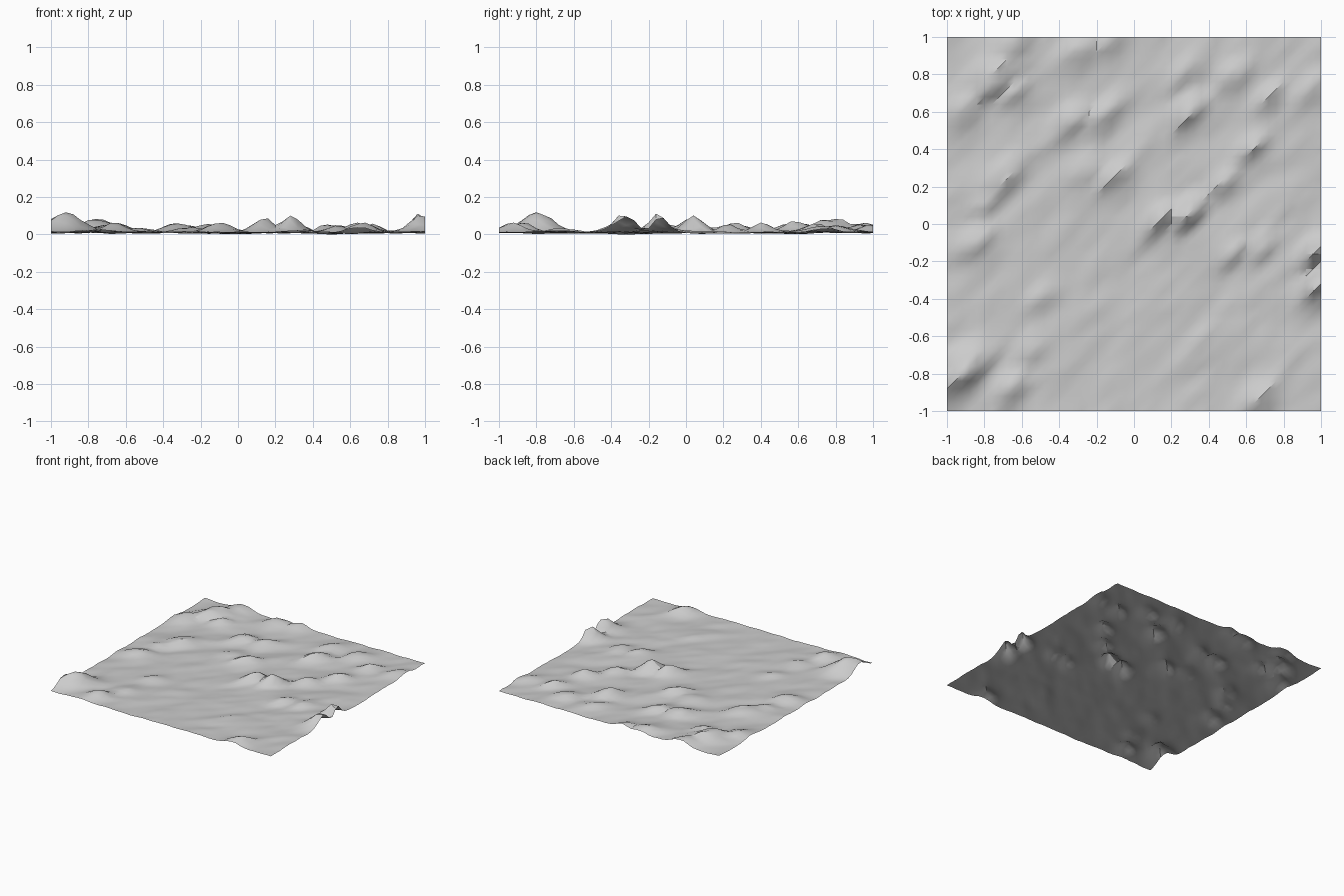
import bpy
import bmesh
import math
from mathutils import Vector, noise

cube = bpy.data.objects.get("Cube")
if cube:
    bpy.data.objects.remove(cube, do_unlink=True)

CELLS = 50
STRETCH = 1.7   # hills run along the x = y diagonal

# Hills: x, y, height, half width across the ridge
HILLS = [
    (-.92, -.79, .10, .08), (-.67, -.88, .045, .07), (-.55, -.68, .03, .06),
    (-.5, -.4, .025, .05), (-.85, -.08, .05, .06), (-.8, .1, .03, .05),
    (-.7, .24, .055, .06), (-.76, .78, .08, .08), (-.9, .62, .05, .07),
    (-.65, .7, .04, .05), (-.66, .95, .05, .07), (-.3, .93, .055, .06),
    (-.14, .97, .04, .05), (-.34, .55, .06, .06), (-.17, .57, .045, .06),
    (-.1, .25, .05, .05), (-.27, .27, .03, .06), (.13, .02, .075, .05),
    (.28, .05, .085, .05), (.3, .6, .06, .06), (.28, .8, .03, .06),
    (.53, .8, .04, .06), (.72, .68, .04, .05), (.63, .4, .05, .05),
    (.48, .22, .04, .05), (.53, -.15, .04, .05), (.68, -.12, .04, .05),
    (.97, -.15, .085, .05), (.98, -.34, .095, .06), (.67, -.93, .05, .06),
    (.95, .72, .03, .07), (.35, -.65, .015, .07),
]


def height(x, y):
    along, across = (x + y) / math.sqrt(2), (x - y) / math.sqrt(2)
    # Gentle rolling ground
    ground = .011 + .012 * noise.fractal(Vector((along * 2.5, across * 6, 3)), 1, 2, 3)
    # Hills, each roughened by streaks along the diagonal
    rise = 0
    for hx, hy, top, width in HILLS:
        du = ((x - hx) + (y - hy)) / math.sqrt(2) / (width * STRETCH)
        dv = ((x - hx) - (y - hy)) / math.sqrt(2) / width
        rise = max(rise, top * math.exp(-(du * du + dv * dv) * .8))
    streak = noise.noise(Vector((along * 7, across * 17, 8)))
    return max(0, ground + rise * (1 + .45 * streak))


# Terrain sheet, cut into triangles along the same diagonal
bm = bmesh.new()
grid = []
for j in range(CELLS + 1):
    y = 2 * j / CELLS - 1
    row = []
    for i in range(CELLS + 1):
        x = 2 * i / CELLS - 1
        row.append(bm.verts.new((x, y, height(x, y))))
    grid.append(row)
for j in range(CELLS):
    for i in range(CELLS):
        a, b = grid[j][i], grid[j][i + 1]
        c, d = grid[j + 1][i + 1], grid[j + 1][i]
        bm.faces.new((a, b, c))
        bm.faces.new((a, c, d))
lowest = min(v.co.z for v in bm.verts)
for v in bm.verts:
    v.co.z -= lowest
mesh = bpy.data.meshes.new("terrain")
bm.to_mesh(mesh)
bm.free()

terrain = bpy.data.objects.new("terrain", mesh)
bpy.context.collection.objects.link(terrain)

# Plain grey surface
grey = bpy.data.materials.new("stone grey")
grey.use_nodes = True
colour = (.6, .6, .6, 1)
grey.diffuse_color = colour
grey.node_tree.nodes["Principled BSDF"].inputs["Base Color"].default_value = colour
mesh.materials.append(grey)

bpy.context.view_layer.objects.active = terrain
terrain.select_set(True)
bpy.ops.object.shade_smooth_by_angle(angle=math.radians(30))
